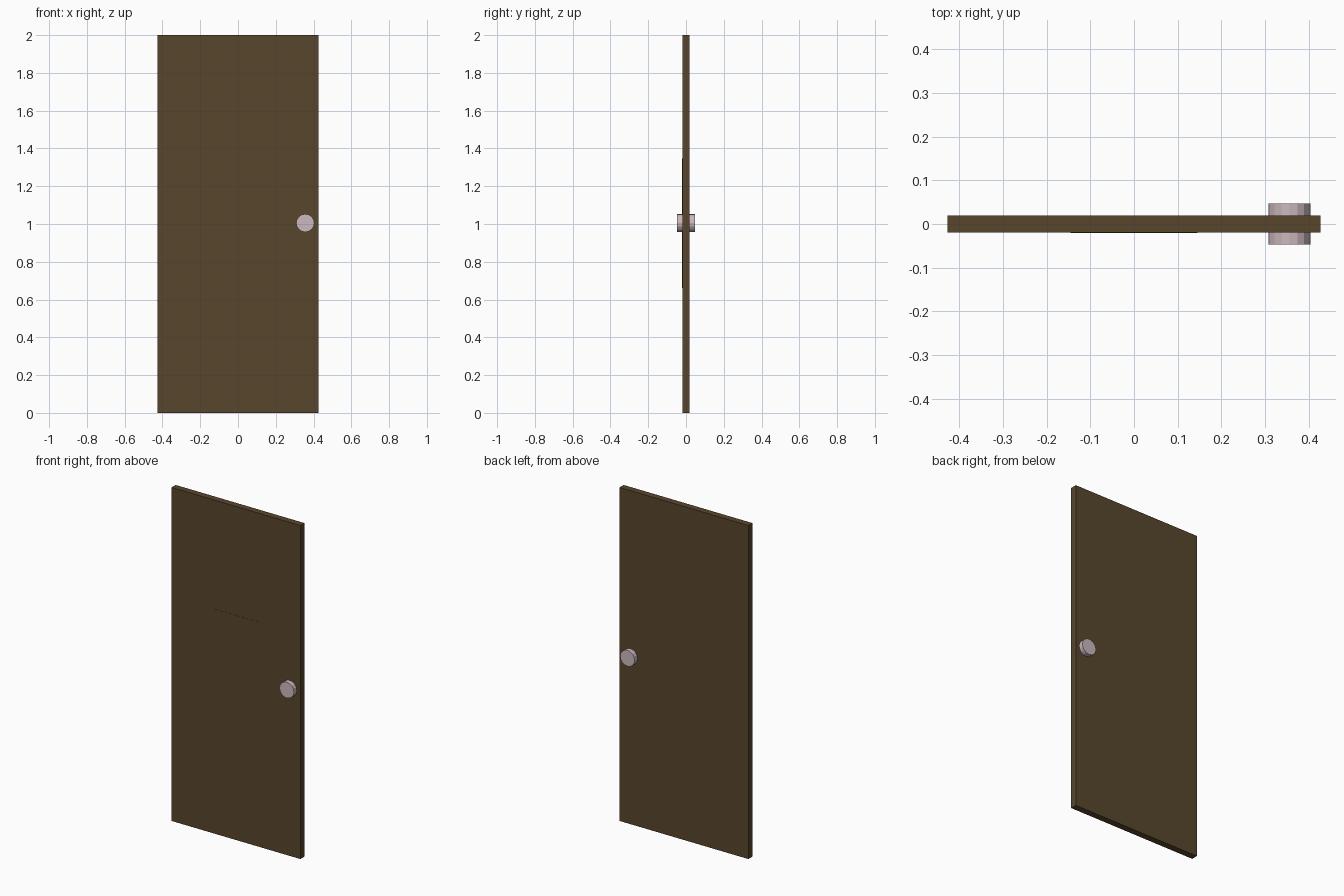
import bpy
import math

cube = bpy.data.objects.get("Cube")
if cube:
    bpy.data.objects.remove(cube, do_unlink=True)


def material(name, colour):
    mat = bpy.data.materials.new(name)
    mat.use_nodes = True
    mat.diffuse_color = colour
    mat.node_tree.nodes["Principled BSDF"].inputs["Base Color"].default_value = colour
    return mat


def box(name, size, centre, mat):
    bpy.ops.mesh.primitive_cube_add(size=1, location=centre)
    obj = bpy.context.object
    obj.name = name
    obj.scale = size
    bpy.ops.object.transform_apply(location=False, rotation=False, scale=True)
    obj.data.materials.append(mat)
    return obj


wood = material("dark_wood", (0.098, 0.061, 0.026, 1))
metal = material("pale_metal", (0.60, 0.48, 0.51, 1))

WIDTH, THICK, HEIGHT = 0.854, 0.039, 2.0
MIDDLE = 1.005

# Door slab and the thin panel on its front
box("door_slab", (WIDTH, THICK, HEIGHT), (0, 0, HEIGHT / 2), wood)
box("front_panel", (0.292, 0.002, 0.686), (0, -THICK / 2, MIDDLE), wood)

# A faceted round knob on each face
KNOB_DEPTH = 0.0275
for name, side in (("front_knob", -1), ("back_knob", 1)):
    bpy.ops.mesh.primitive_cylinder_add(
        vertices=16, radius=0.048, depth=KNOB_DEPTH,
        location=(0.356, side * (THICK + KNOB_DEPTH) / 2, MIDDLE),
        rotation=(math.pi / 2, 0, 0))
    knob = bpy.context.object
    knob.name = name
    knob.data.materials.append(metal)
